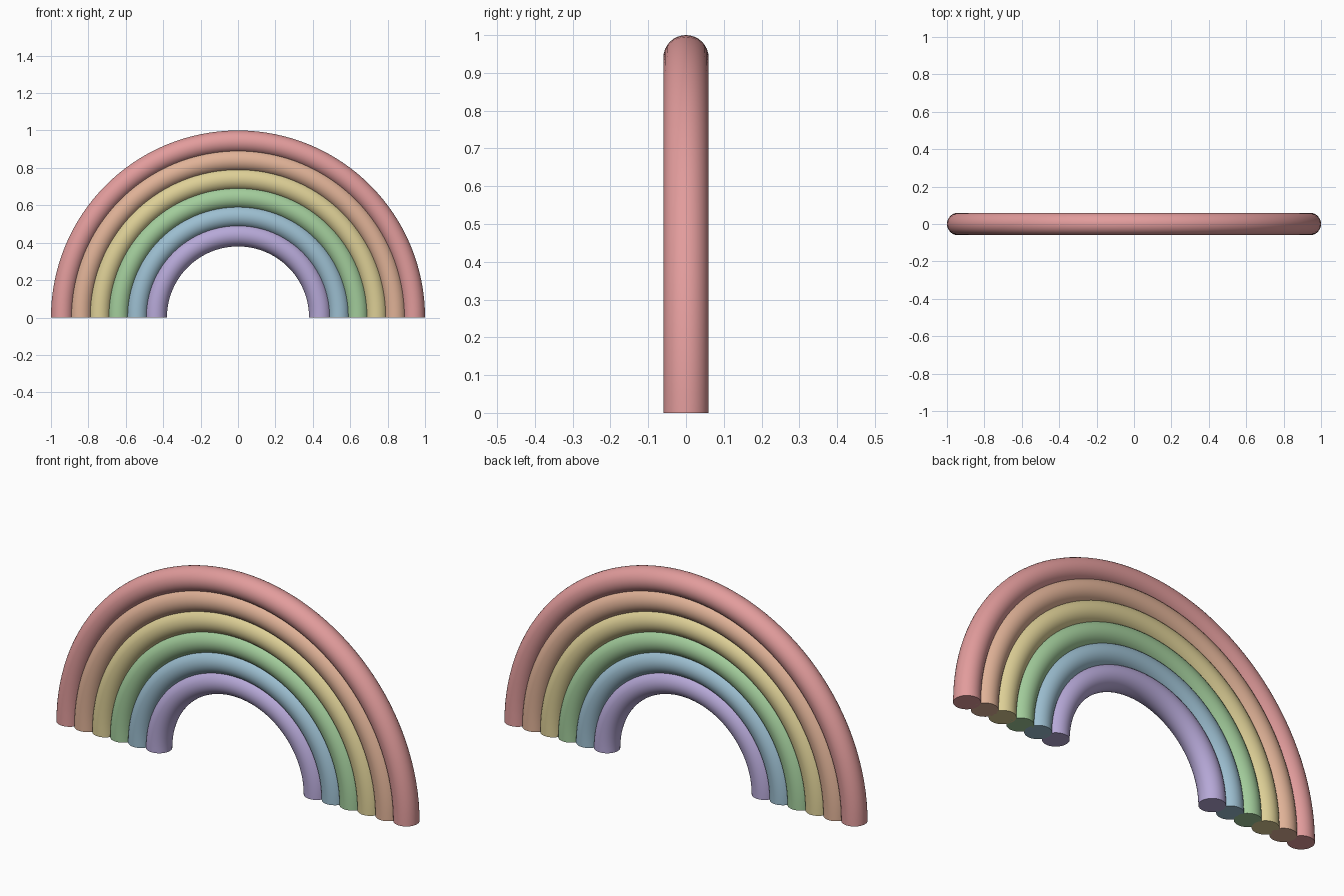
import bpy
import bmesh
import math
from mathutils import Matrix

cube = bpy.data.objects.get("Cube")
if cube:
    bpy.data.objects.remove(cube, do_unlink=True)

TUBE_RADIUS = 0.06
OUTER_RADIUS = 0.94
SPACING = 0.1

# Bands from the outside in, with display colours
BANDS = [
    ("red", (226, 156, 156)),
    ("orange", (224, 178, 151)),
    ("yellow", (221, 207, 150)),
    ("green", (162, 204, 155)),
    ("blue", (156, 190, 208)),
    ("violet", (182, 168, 215)),
]


def to_linear(value):
    return ((value / 255 + 0.055) / 1.055) ** 2.4


def make_material(name, rgb):
    colour = (*map(to_linear, rgb), 1)
    mat = bpy.data.materials.new(name)
    mat.use_nodes = True
    mat.diffuse_color = colour
    shader = mat.node_tree.nodes["Principled BSDF"]
    shader.inputs["Base Color"].default_value = colour
    shader.inputs["Roughness"].default_value = 0.6
    return mat


def make_arch(name, radius, mat):
    bm = bmesh.new()
    # Round cross-section at the foot, swept over half a turn
    bmesh.ops.create_circle(bm, segments=32, radius=TUBE_RADIUS,
                            matrix=Matrix.Translation((radius, 0, 0)))
    bmesh.ops.spin(bm, geom=bm.verts[:] + bm.edges[:], cent=(0, 0, 0),
                   axis=(0, -1, 0), angle=math.pi, steps=64)
    for face in bm.faces:
        face.smooth = True
    # Flat caps on both feet
    rims = [e for e in bm.edges if e.is_boundary]
    for face in bmesh.ops.holes_fill(bm, edges=rims, sides=0)["faces"]:
        face.smooth = False
    for edge in rims:
        edge.smooth = False
    bmesh.ops.recalc_face_normals(bm, faces=bm.faces[:])
    mesh = bpy.data.meshes.new(name)
    bm.to_mesh(mesh)
    bm.free()
    mesh.materials.append(mat)
    obj = bpy.data.objects.new(name, mesh)
    bpy.context.collection.objects.link(obj)
    return obj


# Six nested arches
for i, (colour_name, rgb) in enumerate(BANDS):
    make_arch(colour_name + "_arch", OUTER_RADIUS - i * SPACING,
              make_material("pastel " + colour_name, rgb))
